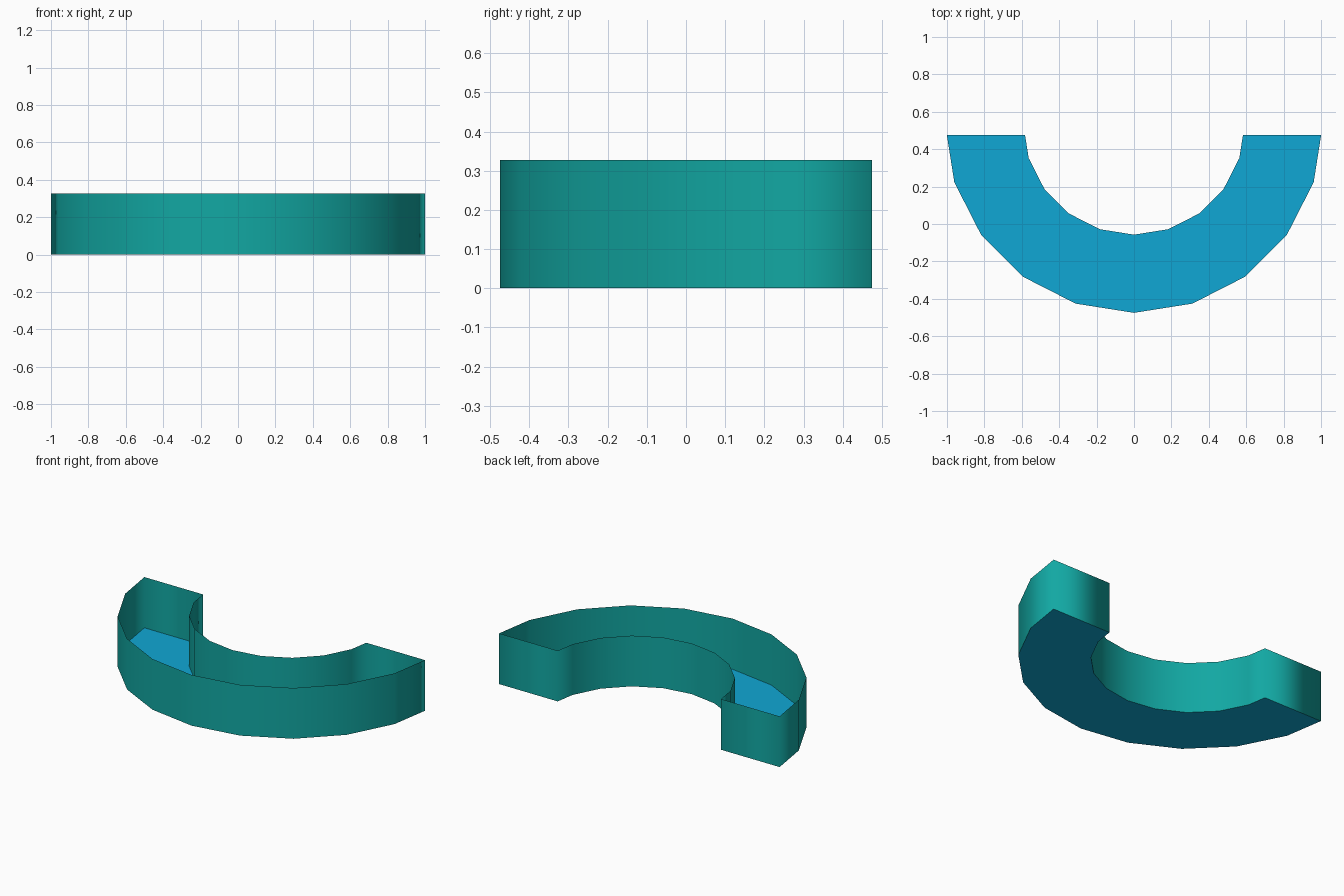
import bpy
import bmesh
from math import sin, cos, pi

if "Cube" in bpy.data.objects:
    bpy.data.objects.remove(bpy.data.objects["Cube"], do_unlink=True)

HEIGHT = 0.327
CENTRE_Y = 0.535
END_Y = 0.475
STEP = pi / 10


def material(name, rgb):
    mat = bpy.data.materials.new(name)
    mat.use_nodes = True
    colour = (*rgb, 1)
    mat.diffuse_color = colour
    mat.node_tree.nodes["Principled BSDF"].inputs["Base Color"].default_value = colour
    return mat


def arc(radius):
    """Half ring of points from left end to right end, cut straight at END_Y."""
    pts = [(radius * sin(i * STEP), CENTRE_Y - radius * cos(i * STEP))
           for i in range(-5, 6)]
    for end, near in ((0, 1), (-1, -2)):
        (x0, y0), (x1, y1) = pts[end], pts[near]
        t = (END_Y - y1) / (y0 - y1)
        pts[end] = (x1 + (x0 - x1) * t, END_Y)
    return pts


def add_object(name, bm, mat):
    mesh = bpy.data.meshes.new(name)
    bm.to_mesh(mesh)
    bm.free()
    mesh.materials.append(mat)
    obj = bpy.data.objects.new(name, mesh)
    bpy.context.collection.objects.link(obj)
    return obj


outer, inner = arc(1.01), arc(0.592)

# Floor: flat strip between the two arcs
bm = bmesh.new()
a = [bm.verts.new((x, y, 0)) for x, y in outer]
b = [bm.verts.new((x, y, 0)) for x, y in inner]
for i in range(len(a) - 1):
    bm.faces.new((a[i], a[i + 1], b[i + 1], b[i]))
add_object("floor", bm, material("blue", (0.005, 0.39, 0.66)))

# Wall: thin sheet around the whole outline, smooth all the way round
bm = bmesh.new()
outline = outer + inner[::-1]
low = [bm.verts.new((x, y, 0)) for x, y in outline]
high = [bm.verts.new((x, y, HEIGHT)) for x, y in outline]
for i in range(len(low)):
    j = (i + 1) % len(low)
    face = bm.faces.new((low[i], low[j], high[j], high[i]))
    face.smooth = True
add_object("wall", bm, material("teal", (0.006, 0.39, 0.365)))
